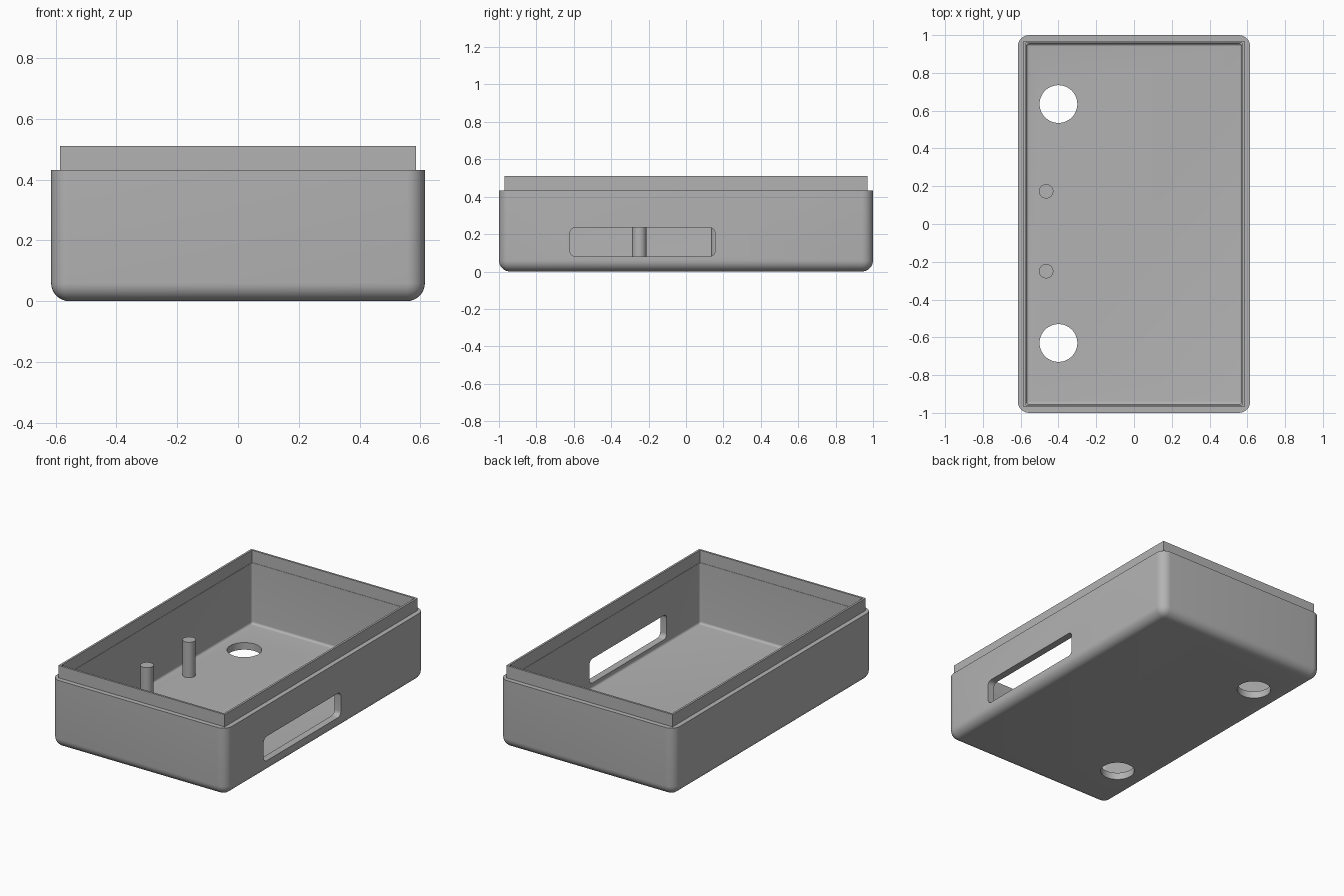
import bpy, bmesh, math
from mathutils import Vector, Matrix

old = bpy.data.objects.get("Cube")
if old:
    bpy.data.objects.remove(old, do_unlink=True)

grey = bpy.data.materials.new("plain grey")
grey.use_nodes = True
colour = (0.45, 0.45, 0.45, 1)
grey.diffuse_color = colour
grey.node_tree.nodes["Principled BSDF"].inputs["Base Color"].default_value = colour


def finish(bm, name):
    mesh = bpy.data.meshes.new(name)
    bmesh.ops.recalc_face_normals(bm, faces=bm.faces)
    bm.to_mesh(mesh)
    bm.free()
    mesh.materials.append(grey)
    obj = bpy.data.objects.new(name, mesh)
    bpy.context.collection.objects.link(obj)
    return obj


def block(name, low, high, radius=0, rounded=lambda edge: True):
    """Box between two corners, with the chosen edges rounded."""
    low, high = Vector(low), Vector(high)
    bm = bmesh.new()
    bmesh.ops.create_cube(bm, size=1)
    for v in bm.verts:
        v.co = (low + high) / 2 + v.co * (high - low)
    if radius:
        edges = [e for e in bm.edges if rounded(e)]
        bmesh.ops.bevel(bm, geom=edges, offset=radius, segments=8,
                        profile=0.5, affect='EDGES', clamp_overlap=True)
    return finish(bm, name)


def tray(name, x, y, bottom, top, radius):
    """Centred box rounded everywhere except round its top."""
    return block(name, (-x, -y, bottom), (x, y, top), radius,
                 lambda e: min(v.co.z for v in e.verts) < top - 0.001)


def rod(name, x, y, bottom, top, radius):
    bm = bmesh.new()
    bmesh.ops.create_cone(bm, cap_ends=True, segments=48, radius1=radius,
                          radius2=radius, depth=top - bottom,
                          matrix=Matrix.Translation((x, y, (bottom + top) / 2)))
    return finish(bm, name)


def combine(target, tool, operation):
    tool.hide_render = True
    mod = target.modifiers.new("combine", 'BOOLEAN')
    mod.operation, mod.solver, mod.object = operation, 'EXACT', tool
    bpy.context.view_layer.objects.active = target
    bpy.ops.object.modifier_apply(modifier=mod.name)
    bpy.data.objects.remove(tool, do_unlink=True)


def smooth(obj):
    bpy.ops.object.select_all(action='DESELECT')
    obj.select_set(True)
    bpy.context.view_layer.objects.active = obj
    bpy.ops.object.shade_smooth_by_angle(angle=math.radians(30))


# Rounded case with a raised rim and a hollow inside
case = tray("case", 0.615, 1.0, 0, 0.432, 0.06)
combine(case, block("rim", (-0.585, -0.97, 0.2), (0.585, 0.97, 0.51)), 'UNION')
combine(case, tray("hollow", 0.57, 0.955, 0.045, 0.6, 0.015), 'DIFFERENCE')
combine(case, block("rim_hollow", (-0.572, -0.957, 0.432), (0.572, 0.957, 0.6)),
        'DIFFERENCE')

# Slot through one long wall, rounded along its depth
slot = block("slot", (0.5, -0.62, 0.08), (0.7, 0.155, 0.235), 0.03,
             lambda e: abs(e.verts[0].co.x - e.verts[1].co.x) > 0.1)
combine(case, slot, 'DIFFERENCE')

# Round holes through the floor
for y in (-0.63, 0.635):
    combine(case, rod("floor_hole", -0.4, y, -0.1, 0.12, 0.1), 'DIFFERENCE')
smooth(case)

# Pegs standing on the floor
for name, y in (("front_peg", -0.25), ("back_peg", 0.173)):
    smooth(rod(name, -0.465, y, 0.04, 0.27, 0.038))
